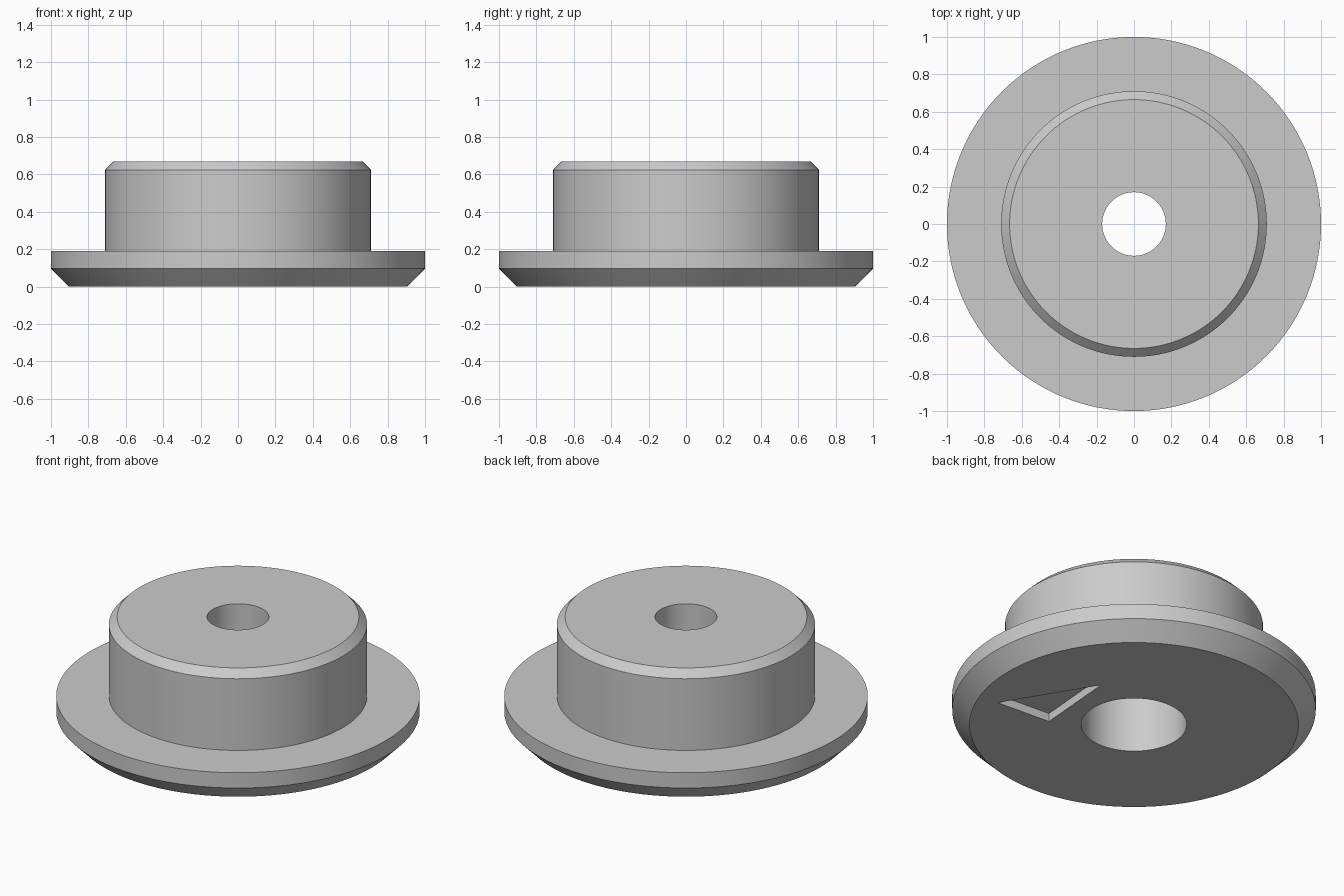
import bpy, bmesh, math

if "Cube" in bpy.data.objects:
    bpy.data.objects.remove(bpy.data.objects["Cube"])

SEGMENTS = 128

grey = bpy.data.materials.new("plain grey")
grey.diffuse_color = (0.6, 0.6, 0.6, 1)
grey.use_nodes = True
grey.node_tree.nodes["Principled BSDF"].inputs["Base Color"].default_value = grey.diffuse_color


def make_object(name, bm):
    bmesh.ops.recalc_face_normals(bm, faces=bm.faces)
    mesh = bpy.data.meshes.new(name)
    bm.to_mesh(mesh)
    bm.free()
    mesh.materials.append(grey)
    obj = bpy.data.objects.new(name, mesh)
    bpy.context.collection.objects.link(obj)
    return obj


def lathe(name, profile):
    """Revolve a closed (radius, z) profile around the z axis."""
    bm = bmesh.new()
    rings = []
    for i in range(SEGMENTS):
        a = 2 * math.pi * i / SEGMENTS
        rings.append([bm.verts.new((r * math.cos(a), r * math.sin(a), z)) for r, z in profile])
    n = len(profile)
    for i in range(SEGMENTS):
        a, b = rings[i], rings[(i + 1) % SEGMENTS]
        for j in range(n):
            k = (j + 1) % n
            bm.faces.new((a[j], b[j], b[k], a[k]))
    return make_object(name, bm)


def prism(name, outline, z0, z1):
    bm = bmesh.new()
    face = bm.faces.new([bm.verts.new((x, y, z0)) for x, y in outline])
    top = bmesh.ops.extrude_face_region(bm, geom=[face])
    verts = [v for v in top["geom"] if isinstance(v, bmesh.types.BMVert)]
    bmesh.ops.translate(bm, verts=verts, vec=(0, 0, z1 - z0))
    return make_object(name, bm)


# Flanged plug with chamfered rims and a stepped screw hole
plug = lathe("flanged_plug", [
    (0.29, 0.0), (0.905, 0.0), (1.0, 0.097), (1.0, 0.19),
    (0.71, 0.19), (0.71, 0.625), (0.665, 0.67),
    (0.17, 0.67), (0.17, 0.42), (0.29, 0.42),
])

# Shallow plain recess in the underside
cutter = prism("recess_cutter", [(0.73, -0.296), (0.42, 0.218), (0.382, -0.273)], -0.1, 0.05)
cut = plug.modifiers.new("underside recess", "BOOLEAN")
cut.operation = "DIFFERENCE"
cut.solver = "EXACT"
cut.object = cutter

bpy.context.view_layer.objects.active = plug
plug.select_set(True)
bpy.ops.object.modifier_apply(modifier=cut.name)
bpy.data.objects.remove(cutter, do_unlink=True)

# Smooth round walls, crisp rims
bpy.ops.object.shade_smooth_by_angle(angle=math.radians(30))
